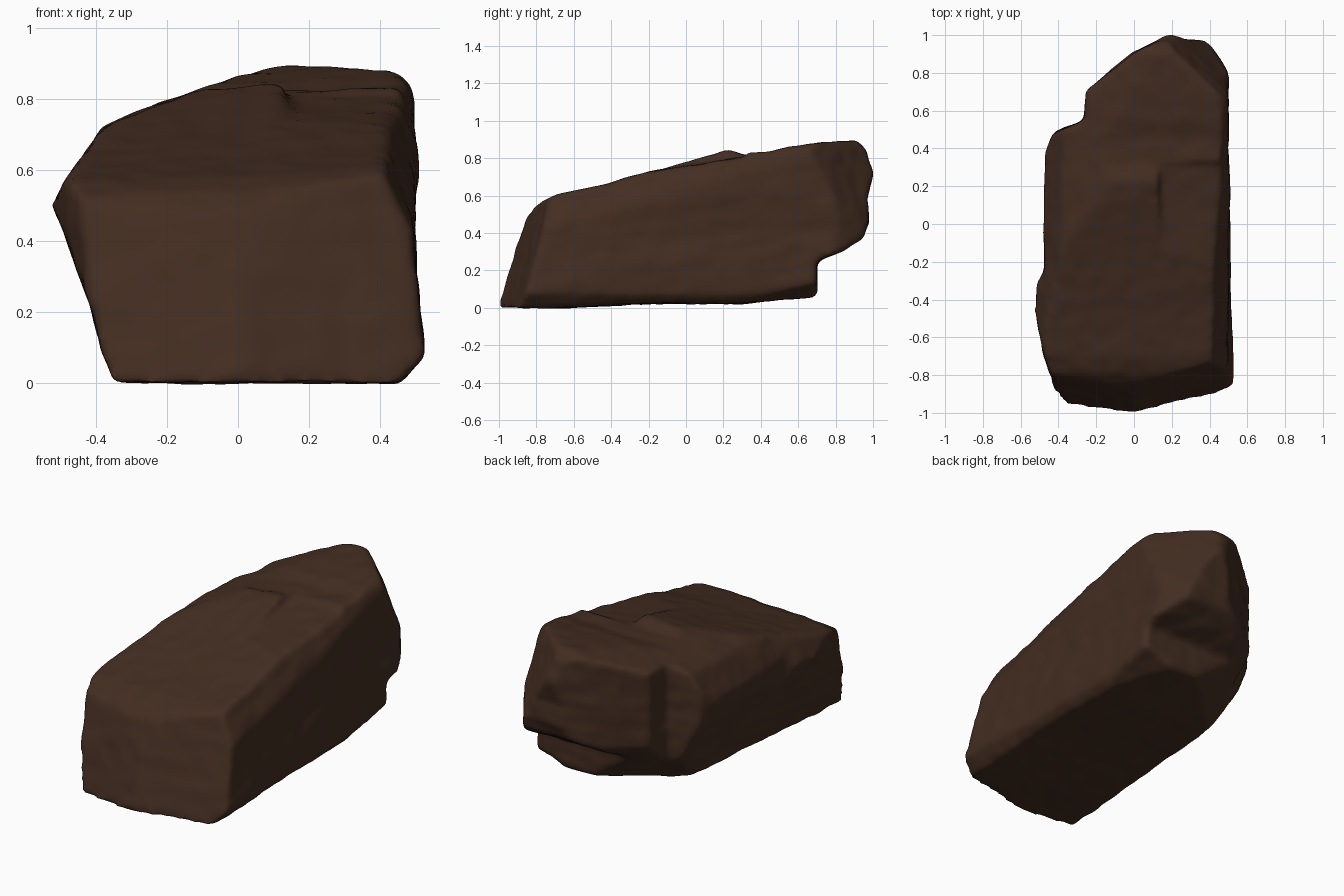
import bpy
import bmesh
from mathutils import Vector, noise

cube = bpy.data.objects.get("Cube")
if cube:
    bpy.data.objects.remove(cube, do_unlink=True)


def prism(name, outline, place, low, high):
    """Extrude an outline of 2D points; place(a, b, depth) gives the 3D point."""
    bm = bmesh.new()
    rings = [[bm.verts.new(place(a, b, d)) for a, b in outline] for d in (low, high)]
    n = len(outline)
    bm.faces.new(rings[0])
    bm.faces.new(rings[1])
    for i in range(n):
        j = (i + 1) % n
        bm.faces.new((rings[0][i], rings[0][j], rings[1][j], rings[1][i]))
    bmesh.ops.triangulate(bm, faces=bm.faces[:])
    bmesh.ops.recalc_face_normals(bm, faces=bm.faces[:])
    mesh = bpy.data.meshes.new(name)
    bm.to_mesh(mesh)
    bm.free()
    obj = bpy.data.objects.new(name, mesh)
    bpy.context.collection.objects.link(obj)
    return obj


def tilted_side(y, z, x):
    """Side profile whose top leans down towards -x."""
    return (x, y, z + (0.05 * (x - 0.15) if z > 0.42 else 0))


def cleave(bm, points):
    """Split off everything beyond the plane through three points."""
    a, b, c = (Vector(p) for p in points)
    normal = (b - a).cross(c - a).normalized()
    if normal.dot(Vector((0, 0, 0.4)) - a) > 0:
        normal.negate()
    geom = bm.verts[:] + bm.edges[:] + bm.faces[:]
    bmesh.ops.bisect_plane(bm, geom=geom, plane_co=a, plane_no=normal, clear_outer=True)
    rim = [e for e in bm.edges if e.is_boundary]
    bmesh.ops.holes_fill(bm, edges=rim, sides=0)
    bmesh.ops.triangulate(bm, faces=bm.faces[:])


# Side profile: slanted front, rising top, overhanging back with a low shelf
side = [(-1.02, 0), (-0.97, 0.13), (-0.91, 0.33), (-0.85, 0.5), (-0.79, 0.555),
        (-0.7, 0.595), (-0.42, 0.655), (-0.2, 0.722), (0, 0.78), (0.23, 0.848),
        (0.31, 0.82), (0.45, 0.822), (0.55, 0.85), (0.91, 0.898), (0.97, 0.84),
        (1.005, 0.72), (0.97, 0.58), (0.98, 0.46), (0.94, 0.37), (0.83, 0.3),
        (0.7, 0.25), (0.7, 0.06), (0.3, 0.025), (-0.3, 0.02), (-0.7, 0)]
# Plan outline with the notch at the back of the -x side
plan = [(-0.38, -1.05), (0.53, -1.05), (0.53, -0.87), (0.51, -0.2), (0.495, 0.4),
        (0.505, 0.79), (0.39, 0.97), (0.21, 1.015), (0, 0.91), (-0.26, 0.7),
        (-0.26, 0.55), (-0.43, 0.48), (-0.475, 0.38), (-0.48, -0.25),
        (-0.535, -0.36), (-0.52, -0.5), (-0.48, -0.68), (-0.4, -0.95)]
# Front profile: undercut -x side, nearly upright +x side
front = [(-0.35, -0.02), (-0.39, 0.09), (-0.41, 0.2), (-0.535, 0.53), (-0.48, 0.57),
         (-0.475, 0.65), (-0.4, 0.71), (-0.26, 0.775), (0, 0.865), (0.15, 0.9),
         (0.44, 0.882), (0.505, 0.83), (0.5, 0.6), (0.495, 0.4), (0.53, 0.06),
         (0.5, 0), (0.3, -0.02)]
# Step beside the raised slab on top
step = [(-0.2, 1.1), (-0.2, 0.73), (0.05, 0.765), (0.33, 0.81), (0.33, 1.1)]

rock = prism("rock", side, tilted_side, -0.7, 0.7)
cuts = [(prism("plan_cutter", plan, lambda x, y, d: (x, y, d), -0.5, 1.5), 'INTERSECT'),
        (prism("front_cutter", front, lambda x, z, d: (x, d, z), -1.5, 1.5), 'INTERSECT'),
        (prism("step_cutter", step, lambda y, z, d: (d, y, z), 0.13, 0.9), 'DIFFERENCE')]

bpy.ops.object.select_all(action='DESELECT')
bpy.context.view_layer.objects.active = rock
rock.select_set(True)
for cutter, operation in cuts:
    mod = rock.modifiers.new("cut", 'BOOLEAN')
    mod.operation = operation
    mod.solver = 'EXACT'
    mod.object = cutter
    bpy.ops.object.modifier_apply(modifier=mod.name)
    bpy.data.objects.remove(cutter, do_unlink=True)

# Slanted broken faces
planes = [
    ((0, -1.005, 0), (0.5, -0.885, 0), (0, -0.86, 0.5)),              # front, +x half
    ((0, -1.005, 0), (-0.4, -0.955, 0), (0, -0.86, 0.5)),             # front, -x half
    ((0.5, -0.75, 0.41), (0.42, -0.72, 0.585), (0.5, 0.6, 0.81)),     # top edge of +x side
    ((0.46, -0.8, 0), (0.46, 0.6, 0.04), (0.53, -0.8, 0.08)),         # bottom edge of +x side
    ((0.52, 0.62, 0.88), (0.21, 0.93, 0.88), (0.51, 0.82, 0.5)),      # top back corner
    ((-0.36, -0.95, 0), (-0.27, 0.35, 0.02), (-0.48, 0.3, 0.53)),     # -x undercut
    ((-0.5, -0.7, 0.55), (-0.48, 0.3, 0.55), (-0.37, 0.45, 0.73)),    # top edge of -x side
    ((0.22, 0.73, 0.03), (-0.26, 0.35, 0.03), (-0.26, 0.7, 0.33)),    # back undercut
    ((0.5, 0.72, 0.14), (0.22, 0.72, 0.03), (0.52, 0.35, 0.06)),      # shelf corner
]
bm = bmesh.new()
bm.from_mesh(rock.data)
for points in planes:
    cleave(bm, points)
bmesh.ops.recalc_face_normals(bm, faces=bm.faces[:])
bm.to_mesh(rock.data)
bm.free()

# Even mesh with weathered edges
remesh = rock.modifiers.new("remesh", 'REMESH')
remesh.mode = 'VOXEL'
remesh.voxel_size = 0.018
bpy.ops.object.modifier_apply(modifier=remesh.name)
smooth = rock.modifiers.new("wear", 'SMOOTH')
smooth.factor = 0.5
smooth.iterations = 9
bpy.ops.object.modifier_apply(modifier=smooth.name)

# Gentle lumps, plus flat strata on the steep faces
mesh = rock.data
moves = []
for v in mesh.vertices:
    p, n = v.co, v.normal
    lump = noise.noise(p * 4) * 0.007 + noise.noise(p * 11) * 0.005
    strata = noise.noise(Vector((p.x * 3, p.y * 3, (p.z - 0.15 * p.y) * 16)))
    moves.append(n * (lump + strata * 0.004 * (1 - abs(n.z))))
for v, move in zip(mesh.vertices, moves):
    v.co += move

# Dark brown stone
stone = bpy.data.materials.new("dark brown stone")
stone.use_nodes = True
colour = (0.056, 0.026, 0.015, 1)
stone.diffuse_color = colour
stone.node_tree.nodes["Principled BSDF"].inputs["Base Color"].default_value = colour
mesh.materials.clear()
mesh.materials.append(stone)
bpy.ops.object.shade_smooth_by_angle(angle=0.9)
